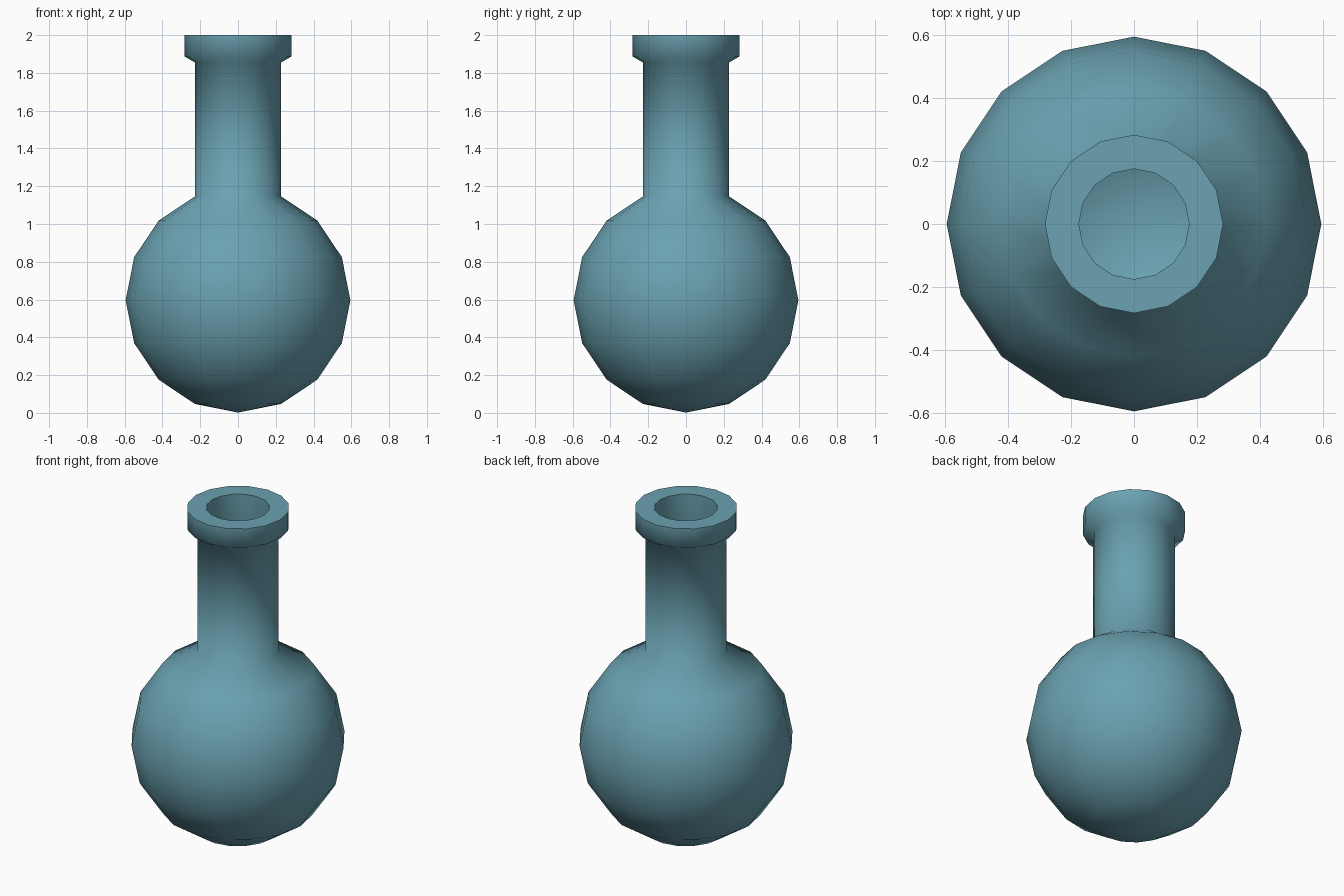
import bpy, bmesh, math

if "Cube" in bpy.data.objects:
    bpy.data.objects.remove(bpy.data.objects["Cube"])

SIDES = 16
CENTRE = 0.597      # height of bulb centre
STEP = math.pi / 8  # bulb ring spacing

mat = bpy.data.materials.new("blue_grey_glass")
mat.diffuse_color = (0.145, 0.36, 0.44, 1.0)
mat.use_nodes = True
mat.node_tree.nodes["Principled BSDF"].inputs["Base Color"].default_value = mat.diffuse_color


def bulb_profile(radius, rings):
    """Arc from the bottom pole upwards as (radius, height) pairs."""
    return [(radius * math.sin(i * STEP), CENTRE - radius * math.cos(i * STEP))
            for i in range(rings)]


# Outer skin: bulb, neck and flared lip
outer = bulb_profile(0.595, 8)
neck_r = outer[-1][0]
outer += [(neck_r, 1.855), (0.283, 1.887), (0.283, 2.0)]

# Inner skin: mouth, bore and hollow bulb
inner = [(0.175, 2.0), (0.175, 1.12)] + bulb_profile(0.545, 7)[::-1]

# Lathe the closed wall section
bm = bmesh.new()
rings = []
for r, z in outer + inner:
    if r < 1e-5:
        rings.append([bm.verts.new((0, 0, z))] * SIDES)
    else:
        rings.append([bm.verts.new((r * math.cos(math.tau * k / SIDES),
                                    r * math.sin(math.tau * k / SIDES), z))
                      for k in range(SIDES)])
for a, b in zip(rings, rings[1:]):
    for k in range(SIDES):
        n = (k + 1) % SIDES
        quad = (a[k], a[n], b[n], b[k])
        bm.faces.new(list(dict.fromkeys(quad)))

mesh = bpy.data.meshes.new("flask")
bm.to_mesh(mesh)
bm.free()
mesh.materials.append(mat)
flask = bpy.data.objects.new("flask", mesh)
bpy.context.collection.objects.link(flask)

# Smooth body, crisp lip edges
bpy.context.view_layer.objects.active = flask
flask.select_set(True)
bpy.ops.object.shade_smooth_by_angle(angle=math.radians(60))
